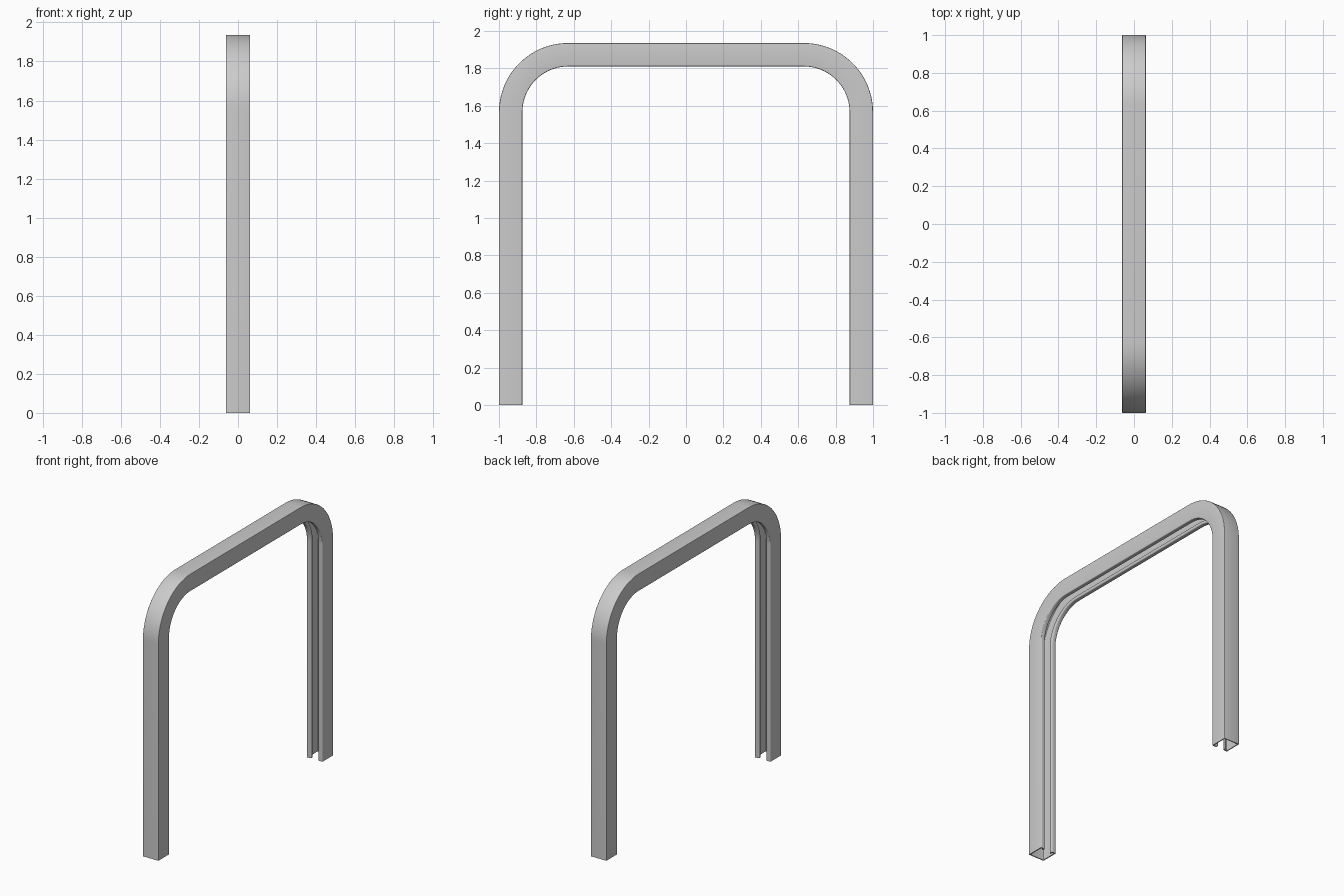
import bpy, bmesh, math

cube = bpy.data.objects.get("Cube")
if cube:
    bpy.data.objects.remove(cube, do_unlink=True)

HALF, DEPTH, WALL = 0.0625, 0.125, 0.007   # channel half width, depth, sheet thickness
SLOT, LIP = 0.03, 0.103                    # half slot, depth where the lip ends
RADIUS, LEG_TOP, STEPS = 0.37, 1.565, 20   # outer bend radius, leg height, bend segments


def rounded(corner, before, after, r, n=3):
    """Replace a square corner with a short curve."""
    def toward(p):
        d = math.dist(corner, p)
        return [c + (q - c) * r / d for c, q in zip(corner, p)]
    a, b = toward(before), toward(after)
    return [tuple((1 - t) ** 2 * a[i] + 2 * t * (1 - t) * corner[i] + t * t * b[i]
                  for i in (0, 1)) for t in (k / n for k in range(n + 1))]


# Channel section: (x, depth below the outer face), half then mirrored
corners = [(0, 0), (HALF, 0), (HALF, DEPTH), (SLOT, DEPTH), (SLOT, LIP),
           (SLOT + WALL, LIP), (SLOT + WALL, DEPTH - WALL),
           (HALF - WALL, DEPTH - WALL), (HALF - WALL, WALL), (0, WALL)]
radii = [0, 0.004, 0.006, 0.007, 0.002, 0.002, 0.003, 0.003, 0.003, 0]
half = []
for i in range(1, len(corners) - 1):
    half += rounded(corners[i], corners[i - 1], corners[i + 1], radii[i])
section = half + [(-x, d) for x, d in reversed(half)]

# Stations along the hoop: bend centre y, z and outward angle
cy = 1 - RADIUS
stations = [(-cy, 0, math.pi)]
for side, start in ((-1, math.pi), (1, math.pi / 2)):
    stations += [(side * cy, LEG_TOP, start - math.pi / 2 * k / STEPS)
                 for k in range(STEPS + 1)]
stations.append((cy, 0, 0))

# Sweep the section along the hoop
bm = bmesh.new()
rings = []
for y, z, a in stations:
    rings.append([bm.verts.new((x, y + (RADIUS - d) * math.cos(a),
                                z + (RADIUS - d) * math.sin(a))) for x, d in section])
count = len(section)
for r0, r1 in zip(rings, rings[1:]):
    for i in range(count):
        j = (i + 1) % count
        bm.faces.new((r0[i], r0[j], r1[j], r1[i]))
for ring in (rings[0], rings[-1]):
    bm.faces.new(ring)
bmesh.ops.recalc_face_normals(bm, faces=bm.faces)
mesh = bpy.data.meshes.new("channel_hoop")
bm.to_mesh(mesh)
bm.free()

hoop = bpy.data.objects.new("channel_hoop", mesh)
bpy.context.collection.objects.link(hoop)

# Plain grey metal
grey = bpy.data.materials.new("grey_metal")
grey.use_nodes = True
colour = (0.6, 0.6, 0.6, 1)
grey.diffuse_color = colour
grey.node_tree.nodes["Principled BSDF"].inputs["Base Color"].default_value = colour
mesh.materials.append(grey)

bpy.ops.object.select_all(action="DESELECT")
hoop.select_set(True)
bpy.context.view_layer.objects.active = hoop
bpy.ops.object.shade_smooth_by_angle(angle=math.radians(35))
